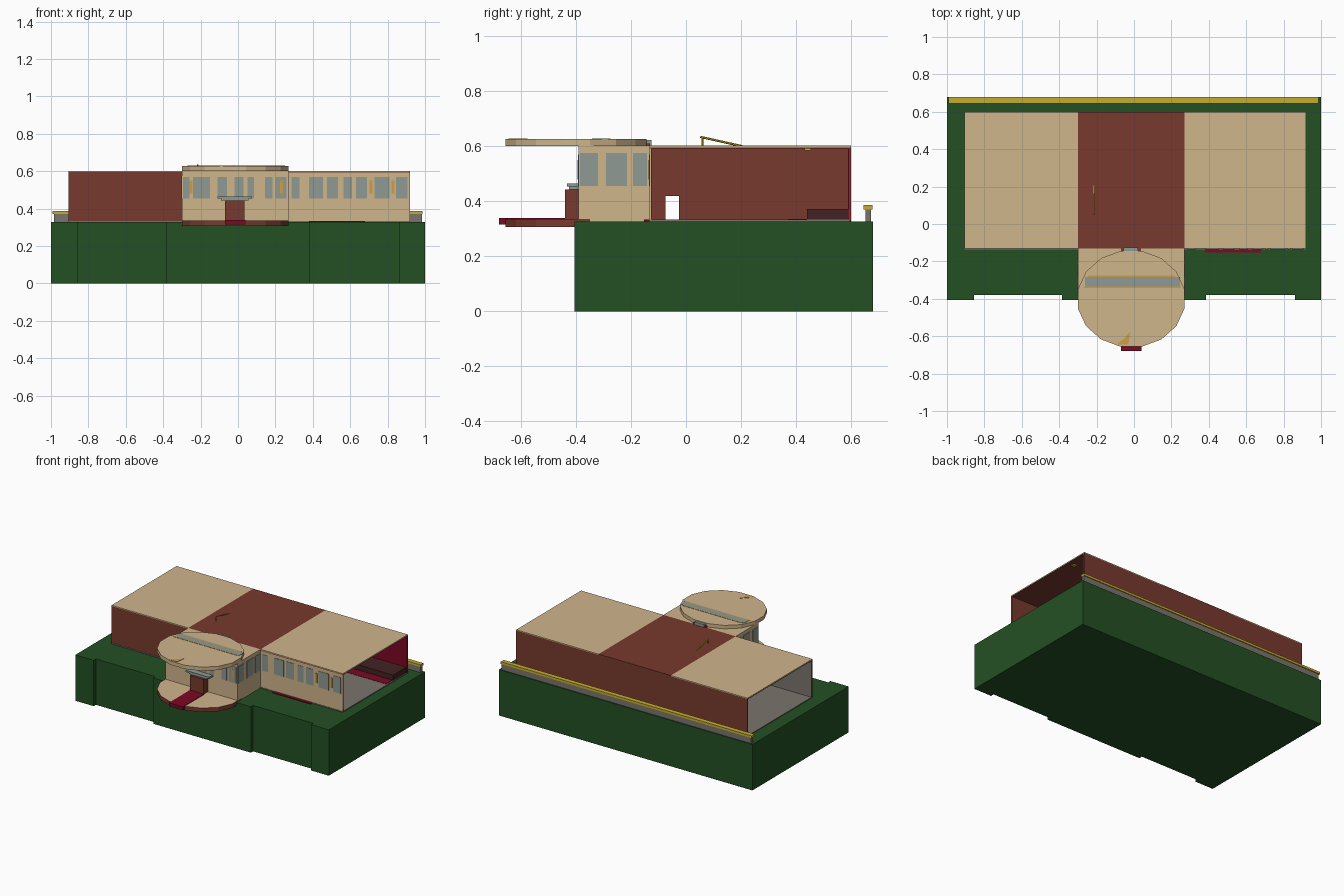
import bpy, bmesh, math
from mathutils import Vector

if "Cube" in bpy.data.objects:
    bpy.data.objects.remove(bpy.data.objects["Cube"])


def mat(name, r, g, b):
    def lin(c):
        c /= 255
        return c / 12.92 if c <= 0.04045 else ((c + 0.055) / 1.055) ** 2.4
    m = bpy.data.materials.new(name)
    m.diffuse_color = (lin(r), lin(g), lin(b), 1)
    m.use_nodes = True
    m.node_tree.nodes["Principled BSDF"].inputs["Base Color"].default_value = m.diffuse_color
    return m


TAN = mat("tan plaster", 208, 182, 140)
GREEN = mat("dark green", 36, 80, 36)
BROWN = mat("red brown", 120, 58, 46)
RED = mat("carpet red", 125, 8, 34)
TEAL = mat("window grey", 143, 154, 146)
AMBER = mat("amber", 205, 158, 70)
YELLOW = mat("brass yellow", 198, 174, 45)
DARK = mat("dark brown", 66, 34, 36)
GREY = mat("stone grey", 122, 116, 108)


def finish(name, bm, mats):
    bmesh.ops.recalc_face_normals(bm, faces=bm.faces)
    me = bpy.data.meshes.new(name)
    bm.to_mesh(me)
    bm.free()
    for m in mats:
        me.materials.append(m)
    ob = bpy.data.objects.new(name, me)
    bpy.context.collection.objects.link(ob)
    return ob


def prism(name, pts, z0, z1, mats, top_index=0):
    """Extrude an outline upwards; top face may use another colour."""
    bm = bmesh.new()
    base = bm.faces.new([bm.verts.new((x, y, z0)) for x, y in pts])
    ext = bmesh.ops.extrude_face_region(bm, geom=[base])["geom"]
    for v in ext:
        if isinstance(v, bmesh.types.BMVert):
            v.co.z = z1
    for f in bm.faces:
        if all(v.co.z > z1 - 1e-5 for v in f.verts):
            f.material_index = top_index
    return finish(name, bm, mats)


def box(name, x0, x1, y0, y1, z0, z1, m):
    return prism(name, [(x0, y0), (x1, y0), (x1, y1), (x0, y1)], z0, z1, [m])


def rod(name, a, b, r, m):
    a, b = Vector(a), Vector(b)
    bm = bmesh.new()
    bmesh.ops.create_cone(bm, cap_ends=True, segments=6, radius1=r, radius2=r, depth=(b - a).length)
    ob = finish(name, bm, [m])
    ob.location = (a + b) / 2
    ob.rotation_euler = (b - a).to_track_quat('Z', 'Y').to_euler()
    return ob


def ring(cx, cy, rx, ry, n=16):
    return [(cx + rx * math.cos((i + .5) * math.tau / n),
             cy + ry * math.sin((i + .5) * math.tau / n)) for i in range(n)]


# Green ground block with two recessed front panels
G = 0.327
F, R = -0.405, -0.38
prism("ground_block", [(-1, F), (-.855, F), (-.855, R), (-.385, R), (-.385, F), (.385, F),
                       (.385, R), (.86, R), (.86, F), (1, F), (1, .68), (-1, .68)], 0, G, [GREEN])

# Floor, with open ends left and right
X0, XL, XR, X1 = -0.905, -0.30, 0.27, 0.92
Y0, Y1, T = -0.132, 0.60, 0.60
W = 0.008
box("floor", X0, X1, Y0 - .003, Y1 - W, G, G + .006, GREY)

# Long walls
box("back_wall", X0, X1, Y1 - W, Y1, G, T - .008, BROWN)
box("left_front_wall", X0, XL, Y0, Y0 + W, G + .005, T - .008, BROWN)
box("left_front_lining", X0, XL, Y0 + W, Y0 + W + .003, G + .005, T - .008, GREY)
box("right_front_wall", XR, X1, Y0, Y0 + .004, G, T - .008, TAN)
box("right_front_lining", XR, X1, Y0 + .004, Y0 + W, G, T - .008, BROWN)
box("right_back_lining", XR, X1, Y1 - W - .004, Y1 - W, G, T - .008, RED)

# Partitions with a doorway each
for side, x in (("left", XL), ("right", XR - W)):
    box(side + "_partition_front", x, x + W, Y0, -.075, G, T - .008, BROWN)
    box(side + "_partition_back", x, x + W, -.025, Y1 - W, G, T - .008, BROWN)
    box(side + "_partition_lintel", x, x + W, -.075, -.025, .42, T - .008, BROWN)

# Roof: brown ceiling, three coloured panels
box("ceiling", X0, X1, Y0, Y1, T - .008, T - .004, BROWN)
box("left_roof", X0, XL, Y0, Y1, T - .004, T + .002, TAN)
box("middle_roof", XL, XR, Y0, Y1, T - .004, T + .002, BROWN)
box("right_roof", XR, X1, Y0, Y1, T - .004, T + .002, TAN)

# Entrance hall projecting forward
E = -0.39
box("hall_front_wall", XL, XR, E, E + W, G, T - .004, TAN)
box("hall_left_wall", XL, XL + W, E + W, Y0, G, T - .004, TAN)
box("hall_right_wall", XR - W, XR, E + W, Y0, G, T - .004, TAN)
box("hall_roof", XL, XR, E, Y0, T - .004, T + .002, TAN)
box("hall_floor", XL + W, XR - W, E + W, Y0, G, G + .006, GREY)

# Round roof disc and entrance platform, sixteen sides
CX, CY = -0.015, -0.40
RX, RY = 0.291, 0.261
prism("round_roof", ring(CX, CY, RX, RY), T, .627, [TAN])
prism("round_platform", ring(CX, CY, RX, RY), .306, .335, [BROWN, TAN], 1)

# Painted stripe and flecks on the round roof
box("roof_stripe", -.262, .245, -.333, -.283, .627, .629, TEAL)
box("stripe_edge_back", -.247, .222, -.283, -.275, .627, .629, AMBER)
box("stripe_edge_front", -.27, .25, -.341, -.333, .627, .629, AMBER)
prism("roof_fleck", [(-.095, -.645), (-.03, -.645), (-.02, -.575), (-.05, -.61)],
      .627, .629, [AMBER])

# Red carpet running over the platform edge
box("carpet", -.07, .04, -.675, -.44, .335, .339, RED)
box("carpet_drop", -.07, .04, -.68, -.655, .315, .339, RED)

# Front door and canopy
box("front_door", -.07, .035, -.44, E, .335, .442, BROWN)
box("door_canopy_lower", -.09, .055, -.425, E, .442, .453, TEAL)
box("door_canopy_upper", -.11, .075, -.432, E, .453, .465, TEAL)

# Small vent on the roof joint
box("roof_vent", -.055, .022, -.155, -.125, T, .622, TEAL)
for i, x in enumerate((-.07, .022)):
    box("vent_post_%d" % i, x, x + .015, -.152, -.13, T, .61, BROWN)

# Window plates: hall front, right wing, hall sides
hall = [(-.295, -.26), (-.24, -.15), (-.11, -.06), (-.02, .03), (.05, .085), (.145, .185), (.2, .26)]
wing = [(.285, .33), (.38, .455), (.475, .535), (.565, .61), (.63, .69), (.73, .81), (.845, .905)]
for i, (a, b) in enumerate(hall):
    box("hall_window_%d" % i, a, b, E - .003, E, .455, .57, TEAL)
for i, (a, b) in enumerate(wing):
    box("wing_window_%d" % i, a, b, Y0 - .003, Y0, .455, .57, TEAL)
for i, (a, b) in enumerate([(-.385, -.32), (-.29, -.215), (-.192, -.142)]):
    box("side_window_right_%d" % i, XR, XR + .003, a, b, .455, .575, TEAL)
    box("side_window_left_%d" % i, XL - .003, XL, a, b, .455, .575, TEAL)

# Amber glints beside some windows
for i, (x, y) in enumerate([(-.25, E), (.232, E), (.71, Y0), (.83, Y0)]):
    box("window_glint_%d" % i, x - .008, x + .008, y - .004, y, .48, .55, AMBER)

# Red mat in front of the right wing
box("wing_mat", .38, .68, -.152, Y0, G, G + .006, RED)

# Right room furniture: bench, rug and ceiling lamp
box("bench", .35, .915, .44, .588, G + .006, .372, DARK)
box("bench_rug", .35, .91, .37, .44, G + .006, G + .008, RED)
box("ceiling_lamp", .86, .885, .43, .455, .585, T - .008, YELLOW)

# Rear parapet with brass rail
box("parapet", -.985, .985, .652, .672, G, .372, GREY)
box("parapet_rail", -.993, .987, .645, .678, .37, .386, YELLOW)

# Roof aerial
rod("aerial_post", (-.215, .06, T), (-.215, .06, .633), .003, YELLOW)
rod("aerial_stay", (-.215, .052, .634), (-.215, .205, T), .004, YELLOW)
